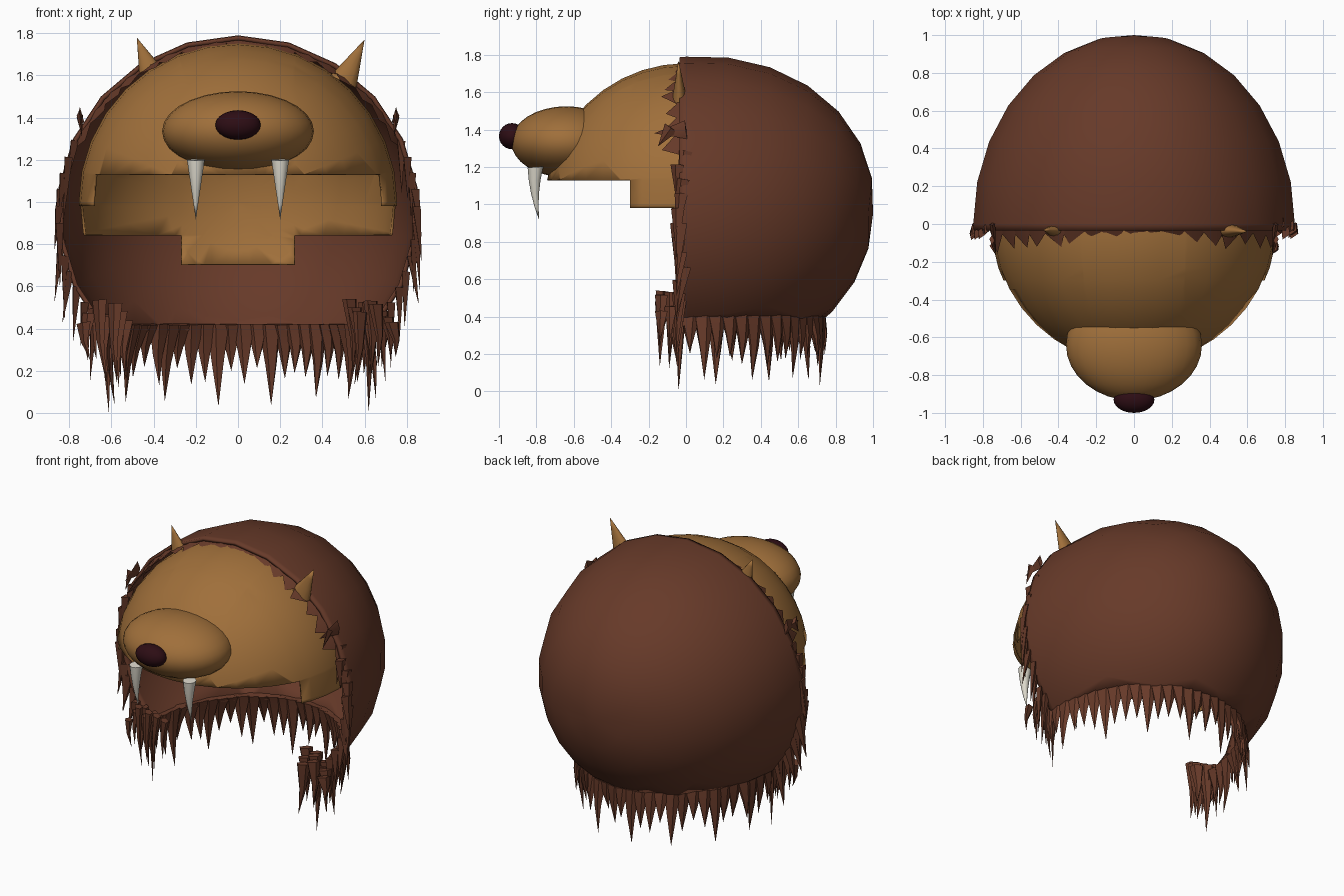
import bpy, bmesh, math, random
from mathutils import Vector, Matrix

random.seed(4)
if "Cube" in bpy.data.objects:
    bpy.data.objects.remove(bpy.data.objects["Cube"], do_unlink=True)


def material(name, rgb):
    m = bpy.data.materials.new(name)
    m.use_nodes = True
    m.diffuse_color = (*rgb, 1)
    bsdf = m.node_tree.nodes["Principled BSDF"]
    bsdf.inputs["Base Color"].default_value = (*rgb, 1)
    bsdf.inputs["Roughness"].default_value = 0.8
    return m


BROWN = material("dark brown fur", (0.135, 0.042, 0.022))
TAN = material("tan hide", (0.35, 0.16, 0.043))
NOSE = material("nose black", (0.026, 0.004, 0.007))
IVORY = material("ivory", (0.72, 0.69, 0.6))


def finish(name, bm, mat, angle=50, thickness=0):
    """Turn a bmesh into a shaded object, optionally with wall thickness."""
    bmesh.ops.recalc_face_normals(bm, faces=bm.faces)
    mesh = bpy.data.meshes.new(name)
    bm.to_mesh(mesh)
    bm.free()
    ob = bpy.data.objects.new(name, mesh)
    bpy.context.collection.objects.link(ob)
    mesh.materials.append(mat)
    bpy.ops.object.select_all(action="DESELECT")
    ob.select_set(True)
    bpy.context.view_layer.objects.active = ob
    bpy.ops.object.shade_smooth_by_angle(angle=math.radians(angle))
    if thickness:
        wall = ob.modifiers.new("wall", "SOLIDIFY")
        wall.thickness = thickness
        wall.offset = -1
    return ob


def ball(center, radii, u=24, v=14):
    """Ellipsoid with its poles on the front-back axis."""
    bm = bmesh.new()
    bmesh.ops.create_uvsphere(bm, u_segments=u, v_segments=v, radius=1,
                              matrix=Matrix.Rotation(math.pi / 2, 4, "X"))
    for vert in bm.verts:
        vert.co = Vector(center) + Vector(a * b for a, b in zip(vert.co, radii))
    return bm


def cut(bm, point, normal, drop=False):
    """Slice along a plane; drop removes the side the normal points to."""
    bmesh.ops.bisect_plane(bm, geom=bm.verts[:] + bm.edges[:] + bm.faces[:],
                           plane_co=point, plane_no=normal, clear_outer=drop)


def spike(bm, base, tip, wide, across, thin, sides=4, rings=1, bend=(0, 0, 0)):
    """Tapered, flattened spike; across is the direction of its width."""
    base, tip, bend = Vector(base), Vector(tip), Vector(bend)
    axis = (tip - base).normalized()
    normal = axis.cross(Vector(across)).normalized()
    side = normal.cross(axis)
    loops = []
    for r in range(rings):
        t = r / rings
        mid = base.lerp(tip, t) + bend * 4 * t * (1 - t)
        loop = []
        for i in range(sides):
            a = math.tau * i / sides
            offset = side * wide * math.cos(a) + normal * thin * math.sin(a)
            loop.append(bm.verts.new(mid + offset * (1 - t)))
        loops.append(loop)
    end = bm.verts.new(tip)
    bm.faces.new(loops[0])
    for i in range(sides):
        j = (i + 1) % sides
        for low, high in zip(loops, loops[1:]):
            bm.faces.new((low[i], low[j], high[j], high[i]))
        bm.faces.new((loops[-1][i], loops[-1][j], end))


# Fur shell: rear half of an ellipsoid, fuller at the upper back, open below
MID, RX, RZ = 0.95, 0.86, 0.84
bm = ball((0, 0, 0), (1, 1, 1), 22, 14)
for vert in bm.verts:
    c = vert.co
    bulge = 1 + 0.09 * max(c.y, 0) * max(c.z, 0)
    vert.co = Vector((c.x * RX, c.y, c.z * RZ + MID)) * 1
    vert.co.y *= bulge
    vert.co.z = MID + (vert.co.z - MID) * bulge
cut(bm, (0, -0.035, 0), (0, -1, 0), True)
cut(bm, (0, 0, 0.38), (0, 0, -1), True)
finish("fur_shell", bm, BROWN, thickness=0.02)

# Hide dome: round cap whose lower edge steps down towards the back
bm = ball((0, 0, 1.0), (0.755, 0.755, 0.755), 32, 20)
for level in (1.13, 0.98, 0.84, 0.70):
    cut(bm, (0, 0, level), (0, 0, 1))
for y in (-0.3, 0.08):
    cut(bm, (0, y, 0), (0, 1, 0))
for x in (-0.27, 0.27):
    cut(bm, (x, 0, 0), (1, 0, 0))


def lower_edge(p):
    if p.y < -0.3:
        return 1.13
    if p.y < 0.08:
        return 0.98
    return 0.70 if abs(p.x) < 0.27 else 0.84


unwanted = []
for f in bm.faces:
    p = f.calc_center_median()
    if p.z < lower_edge(p):
        unwanted.append(f)
bmesh.ops.delete(bm, geom=unwanted, context="FACES")
finish("hide_dome", bm, TAN, thickness=0.012)

# Muzzle and nose
finish("muzzle", ball((0, -0.64, 1.335), (0.36, 0.295, 0.19), 28, 16), TAN)
finish("nose", ball((0, -0.93, 1.365), (0.108, 0.07, 0.07), 20, 12), NOSE)

# Fangs
for name, x in (("left_fang", 0.2), ("right_fang", -0.2)):
    bm = bmesh.new()
    spike(bm, (x, -0.805, 1.2), (x, -0.785, 0.915), 0.042, (1, 0, 0), 0.042,
          12, 4, (0, -0.012, 0))
    finish(name, bm, IVORY)

# Ears: pointed, the left one larger
bm = bmesh.new()
spike(bm, (0.5, -0.035, 1.57), (0.6, -0.04, 1.77), 0.068, (1, 0, 0), 0.038, 12, 3)
finish("left_ear", bm, TAN)
bm = bmesh.new()
spike(bm, (-0.42, -0.035, 1.63), (-0.48, -0.03, 1.78), 0.052, (1, 0, 0), 0.03, 12, 3)
finish("right_ear", bm, TAN)


def arch(angle, y, scale=1.0):
    """Point on the front rim of the shell."""
    return Vector((RX * scale * math.cos(angle), y, MID + RZ * scale * math.sin(angle)))


# Brow fringe: flat teeth lying forward over the dome
bm = bmesh.new()
TEETH = 17
for i in range(TEETH):
    a = math.radians(28 + 124 * i / (TEETH - 1))
    reach = 0.04 + 0.09 * abs(math.cos(a)) + random.uniform(0, 0.04)
    tangent = (-math.sin(a), 0, math.cos(a))
    lean = a + random.uniform(-0.05, 0.05)
    spike(bm, arch(a, 0.0, 0.965), arch(lean, -reach, 0.935), 0.095, tangent, 0.02)
finish("brow_fringe", bm, BROWN, 30)

# Hanging fur along the lower rim
bm = bmesh.new()
COUNT = 34
for i in range(COUNT):
    a = math.radians(-4 + 188 * i / (COUNT - 1))
    out = Vector((math.cos(a), math.sin(a), 0))
    base = Vector((0.62 * out.x, 0.72 * out.y, 0.42))
    long = i % 4 == 2
    tip_z = random.uniform(0.02, 0.07) if long else random.uniform(0.13, 0.22)
    tip = base + out * random.uniform(-0.02, 0.05)
    tip.z = tip_z
    spike(bm, base, tip, 0.058, (-out.y, out.x, 0), 0.028, 5, 2, out * 0.012)
finish("rim_fur", bm, BROWN, 40)

# Side locks on the front edge and tufts at the lower front corners
bm = bmesh.new()
for s in (1, -1):
    for i in range(12):
        a = math.radians(24 - 5.5 * i)
        base = arch(a, random.uniform(-0.05, 0.0), 0.985)
        drop = random.uniform(0.2, 0.32)
        tip = arch(a, -0.05, 1.0) + Vector((random.uniform(-0.02, 0.03), 0, -drop))
        base.x *= s
        tip.x = s * min(tip.x, 0.87)
        spike(bm, base, tip, 0.04, (0.5, 1, 0), 0.022)
    for i in range(9):
        x = 0.53 + 0.025 * i
        y = -0.03 - 0.05 * (i % 3)
        base = (s * x, y, random.uniform(0.42, 0.54))
        tip_z = 0 if i == 3 else random.uniform(0.12, 0.27)
        tip = (s * (x + random.uniform(-0.04, 0.02)), y - 0.01, tip_z)
        spike(bm, base, tip, 0.045, (1, s, 0), 0.025, 5, 2, (s * 0.012, 0, 0))
    # cheek tuft
    spike(bm, (s * 0.75, 0.0, 1.4), (s * 0.73, -0.17, 1.38), 0.05, (0, 0, 1), 0.015)
    spike(bm, (s * 0.75, -0.08, 1.41), (s * 0.74, -0.15, 1.31), 0.04, (0, 1, 0), 0.015)
finish("side_locks", bm, BROWN, 40)
